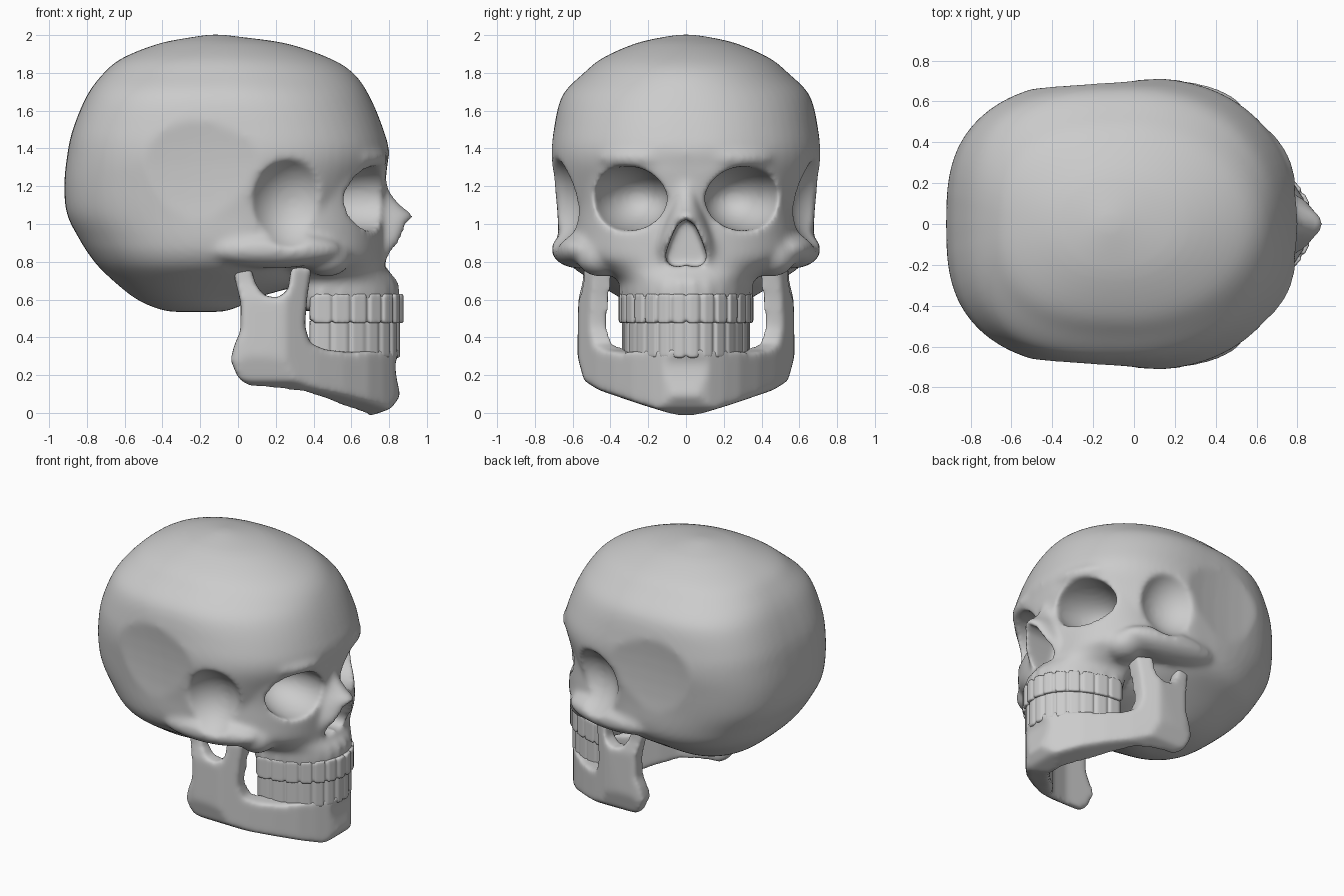
import bpy, bmesh, math
from mathutils import Matrix, Vector

if "Cube" in bpy.data.objects:
    bpy.data.objects.remove(bpy.data.objects["Cube"])


def to_object(name, bm):
    bmesh.ops.recalc_face_normals(bm, faces=bm.faces[:])
    me = bpy.data.meshes.new(name)
    bm.to_mesh(me)
    bm.free()
    ob = bpy.data.objects.new(name, me)
    bpy.context.collection.objects.link(ob)
    return ob


def ellipsoid(bm, c, r, yaw=0):
    m = Matrix.Translation(c) @ Matrix.Rotation(math.radians(yaw), 4, 'Z') @ Matrix.Diagonal((*r, 1))
    bmesh.ops.create_uvsphere(bm, u_segments=40, v_segments=24, radius=1, matrix=m)


def loft(bm, rings, front_soft=0.0, steps=5, n_pts=64):
    """Skin superellipse rings (z, centre x, back x, front x, half width, exponent)."""
    path = []
    for i in range(len(rings) - 1):
        p = [Vector(rings[max(0, min(len(rings) - 1, i + k))]) for k in (-1, 0, 1, 2)]
        for s in range(steps):
            t = s / steps
            path.append(0.5 * (2 * p[1] + (p[2] - p[0]) * t + (2 * p[0] - 5 * p[1] + 4 * p[2] - p[3]) * t * t
                               + (3 * p[1] - p[0] - 3 * p[2] + p[3]) * t ** 3))
    path.append(Vector(rings[-1]))
    loops = []
    for z, cx, xb, xf, hw, n in path:
        loop = []
        for k in range(n_pts):
            a = 2 * math.pi * k / n_pts
            c, s = math.cos(a), math.sin(a)
            ext, e = (xf - cx, max(2, n - front_soft)) if c > 0 else (cx - xb, n)
            loop.append(bm.verts.new((cx + math.copysign(abs(c) ** (2 / e), c) * ext,
                                      math.copysign(abs(s) ** (2 / e), s) * hw, z)))
        loops.append(loop)
    for a, b in zip(loops, loops[1:]):
        for k in range(n_pts):
            j = (k + 1) % n_pts
            bm.faces.new((a[k], a[j], b[j], b[k]))
    bm.faces.new(loops[0])
    bm.faces.new(loops[-1])


def prism(name, pts, axis, lo, hi):
    """Object made by extruding a 2D outline along the given axis."""
    bm = bmesh.new()

    def at(p, h):
        q = list(p)
        q.insert(axis, h)
        return bm.verts.new(q)
    a, b = [at(p, lo) for p in pts], [at(p, hi) for p in pts]
    for k in range(len(pts)):
        j = (k + 1) % len(pts)
        bm.faces.new((a[k], a[j], b[j], b[k]))
    bm.faces.new(a)
    bm.faces.new(b)
    return to_object(name, bm)


def remesh(ob, size):
    m = ob.modifiers.new("remesh", 'REMESH')
    m.mode, m.voxel_size = 'VOXEL', size


def boolean(ob, cutter, op):
    m = ob.modifiers.new("boolean", 'BOOLEAN')
    m.operation, m.object, m.solver = op, cutter, 'EXACT'
    cutter.hide_render = True


def smooth(ob, n):
    m = ob.modifiers.new("smooth", 'SMOOTH')
    m.factor, m.iterations = 0.5, n


def bake(ob, cutters=()):
    dg = bpy.context.evaluated_depsgraph_get()
    me = bpy.data.meshes.new_from_object(ob.evaluated_get(dg))
    ob.modifiers.clear()
    ob.data = me
    me.polygons.foreach_set("use_smooth", [True] * len(me.polygons))
    me.update()
    for c in cutters:
        bpy.data.objects.remove(c)


def arch(a, b, count=14):
    """Positions, facing angle and width of teeth along a half ellipse."""
    dt = math.pi * 0.98 / count
    for k in range(count):
        t = (k - (count - 1) / 2) * dt
        x, y = 0.38 + a * math.cos(t), b * math.sin(t)
        ang = math.atan2(math.sin(t) / b, math.cos(t) / a)
        yield x, y, ang, math.hypot(a * math.sin(t), b * math.cos(t)) * dt


# Braincase
bm = bmesh.new()
loft(bm, [
    (0.535, -0.22, -0.36, -0.08, 0.15, 2), (0.56, -0.22, -0.45, 0.0, 0.25, 2.1),
    (0.61, -0.22, -0.55, 0.10, 0.35, 2.2), (0.69, -0.18, -0.65, 0.36, 0.48, 2.3),
    (0.77, -0.12, -0.735, 0.43, 0.60, 2.4), (0.84, -0.05, -0.79, 0.52, 0.655, 2.5),
    (0.92, 0.0, -0.84, 0.60, 0.675, 2.6), (1.05, 0.03, -0.905, 0.68, 0.68, 2.8),
    (1.20, 0.05, -0.92, 0.74, 0.695, 2.9), (1.36, 0.05, -0.905, 0.80, 0.715, 2.9),
    (1.50, 0.02, -0.875, 0.77, 0.70, 2.9), (1.68, -0.03, -0.80, 0.695, 0.655, 2.8),
    (1.80, -0.04, -0.71, 0.61, 0.54, 2.6), (1.88, -0.07, -0.61, 0.48, 0.44, 2.4),
    (1.955, -0.10, -0.42, 0.26, 0.27, 2.1), (1.99, -0.12, -0.24, 0.02, 0.12, 2),
    (2.003, -0.12, -0.15, -0.09, 0.03, 2)], 0.7)
# Midface and upper jaw
loft(bm, [
    (0.54, 0.40, 0.32, 0.83, 0.32, 2.2), (0.62, 0.40, 0.30, 0.845, 0.345, 2.2),
    (0.70, 0.38, 0.28, 0.835, 0.36, 2.2), (0.76, 0.32, 0.22, 0.79, 0.46, 2.2),
    (0.83, 0.25, 0.10, 0.775, 0.58, 2.3), (0.95, 0.20, 0.0, 0.775, 0.60, 2.3),
    (1.10, 0.20, 0.0, 0.765, 0.59, 2.4), (1.30, 0.20, 0.0, 0.79, 0.60, 2.4),
    (1.40, 0.20, 0.0, 0.785, 0.56, 2.3)])
# Nasal bones and rim
loft(bm, [
    (1.28, 0.65, 0.55, 0.775, 0.08, 2.5), (1.17, 0.65, 0.55, 0.805, 0.075, 2.2),
    (1.09, 0.65, 0.55, 0.875, 0.09, 2.0), (1.04, 0.65, 0.55, 0.93, 0.11, 2.0),
    (0.98, 0.65, 0.55, 0.895, 0.13, 2.8), (0.92, 0.65, 0.55, 0.885, 0.15, 3),
    (0.86, 0.65, 0.55, 0.84, 0.17, 3), (0.78, 0.65, 0.55, 0.795, 0.17, 2.6)])
for s in (1, -1):
    ellipsoid(bm, (0.18, s * 0.565, 0.865), (0.37, 0.145, 0.10), -s * 5)   # cheek arch
    ellipsoid(bm, (0.47, s * 0.45, 0.825), (0.13, 0.13, 0.105), s * 35)    # cheekbone
    ellipsoid(bm, (0.60, s * 0.27, 1.35), (0.17, 0.26, 0.08), s * 28)      # brow
for x, y, ang, w in arch(0.44, 0.315):                                     # tooth roots
    ellipsoid(bm, (x, y, 0.63), (0.045, w * 0.45, 0.10), math.degrees(ang))
skull = to_object("skull", bm)
remesh(skull, 0.016)

# Cutters: eye sockets, temple hollows, flattened sides, nose opening
half = [(0.045, 1.00), (0.08, 0.92), (0.112, 0.83), (0.095, 0.785), (0.04, 0.77)]
cutters = [prism("cutter", [(0, 1.025)] + half + [(0, 0.785)] + [(-y, z) for y, z in reversed(half)],
                 0, 0.62, 1.1)]
for s in (1, -1):
    for c, r, yaw in (((0.69, 0.305, 1.135), (0.34, 0.21, 0.17), 14),
                      ((0.30, 0.83, 1.11), (0.26, 0.29, 0.27), -6),
                      ((-0.27, 0.885, 1.22), (0.80, 0.225, 0.75), 3)):
        bm = bmesh.new()
        ellipsoid(bm, (c[0], s * c[1], c[2]), r, s * yaw)
        cutters.append(to_object("cutter", bm))
for c in cutters:
    boolean(skull, c, 'DIFFERENCE')
remesh(skull, 0.016)
smooth(skull, 14)
bake(skull, cutters)

# Lower jaw: side outline intersected with a horseshoe plan and a front outline
side = [(0.70, -0.016), (0.60, 0.012), (0.46, 0.08), (0.30, 0.115), (0.05, 0.145), (0.0, 0.185),
        (-0.04, 0.28), (-0.02, 0.36), (0.012, 0.43), (0.015, 0.58), (-0.025, 0.74), (0.0, 0.80),
        (0.065, 0.78), (0.095, 0.68), (0.14, 0.62), (0.21, 0.61), (0.265, 0.65), (0.28, 0.77),
        (0.39, 0.77), (0.365, 0.60), (0.355, 0.46), (0.38, 0.37), (0.46, 0.335), (0.60, 0.32),
        (0.78, 0.34), (0.86, 0.34), (0.83, 0.26), (0.84, 0.18), (0.86, 0.09), (0.81, 0.022)]
horseshoe = [(-0.08, 0.545), (0.05, 0.58), (0.25, 0.57), (0.42, 0.475), (0.56, 0.385), (0.69, 0.285),
             (0.77, 0.20), (0.83, 0.12), (0.87, 0.04)]
inside = [(0.68, 0.05), (0.60, 0.15), (0.51, 0.24), (0.43, 0.32), (0.35, 0.42), (0.20, 0.46), (-0.08, 0.455)]
front = [(0.04, -0.016), (0.24, 0.045), (0.46, 0.12), (0.54, 0.17), (0.575, 0.30), (0.57, 0.60),
         (0.545, 0.70), (0.54, 0.85)]
jaw = prism("lower_jaw", side, 1, -0.7, 0.7)
plan = prism("cutter", [(x, -y) for x, y in horseshoe] + horseshoe[::-1] + inside[::-1]
             + [(x, -y) for x, y in inside], 2, -0.2, 1.0)
face = prism("cutter", front + [(-y, z) for y, z in reversed(front)], 0, -0.5, 1.2)
boolean(jaw, plan, 'INTERSECT')
boolean(jaw, face, 'INTERSECT')
remesh(jaw, 0.012)
smooth(jaw, 28)
bake(jaw, [plan, face])

# Teeth rows, softened into continuous bands
for name, a, b, lo, hi in (("upper_teeth", 0.448, 0.308, 0.475, 0.63), ("lower_teeth", 0.43, 0.29, 0.29, 0.505)):
    bm = bmesh.new()
    for x, y, ang, w in arch(a, b):
        m = Matrix.Translation((x, y, (lo + hi) / 2)) @ Matrix.Rotation(ang, 4, 'Z')
        bmesh.ops.create_cube(bm, size=1, matrix=m @ Matrix.Diagonal((0.10, w * 0.85, hi - lo, 1)))
        bmesh.ops.create_cube(bm, size=1, matrix=m @ Matrix.Diagonal((0.07, w * 1.3, hi - lo - 0.03, 1)))
    teeth = to_object(name, bm)
    remesh(teeth, 0.009)
    smooth(teeth, 7)
    bake(teeth)
